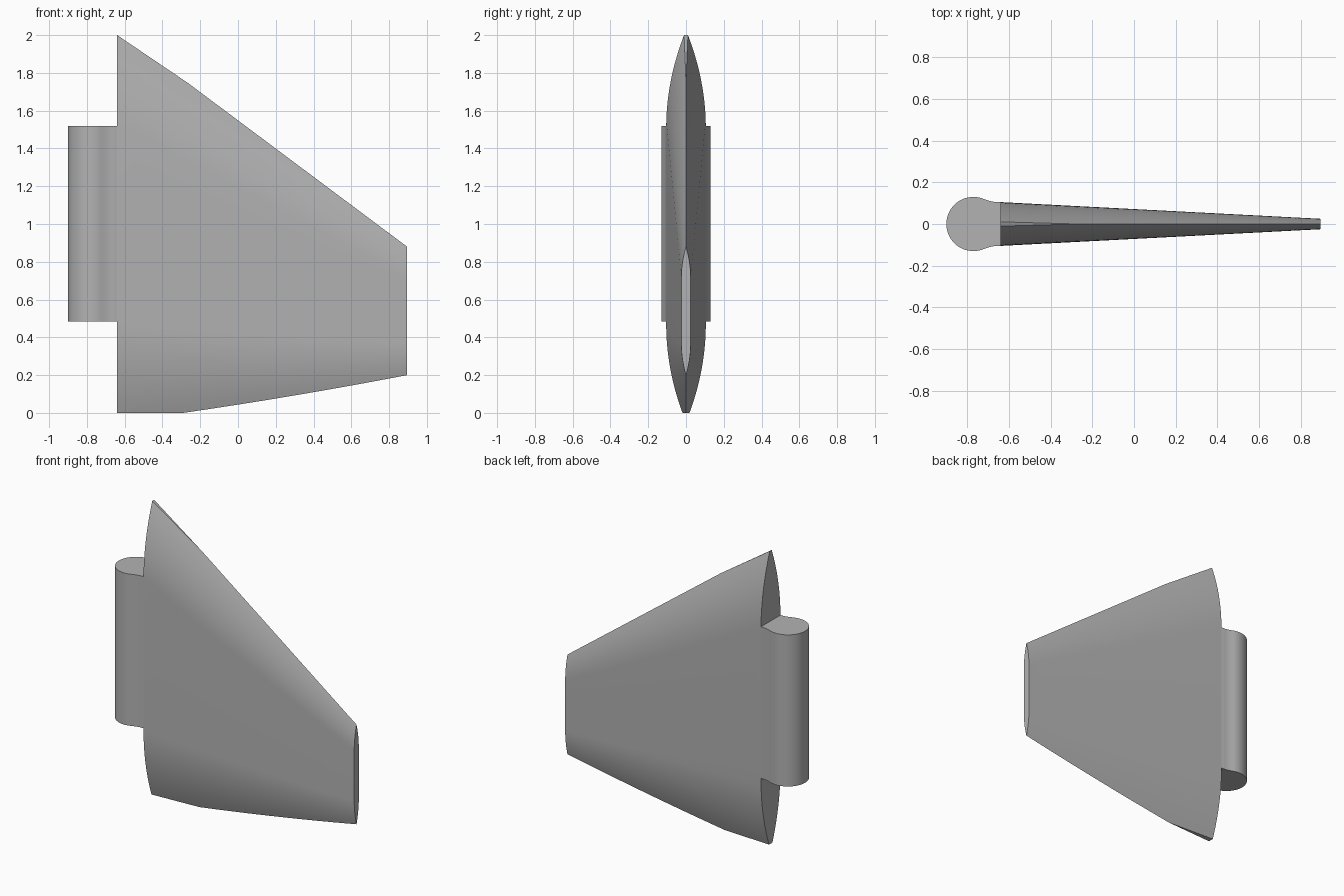
import bpy, bmesh, math
from mathutils import Vector

cube = bpy.data.objects.get("Cube")
if cube:
    bpy.data.objects.remove(cube)

grey = bpy.data.materials.new("plain_grey")
grey.use_nodes = True
colour = (0.45, 0.45, 0.45, 1)
grey.diffuse_color = colour
grey.node_tree.nodes["Principled BSDF"].inputs["Base Color"].default_value = colour

ROOT_X, KINK_X, TIP_X = -0.64, -0.27, 0.895


def finish(bm, name):
    """Turn a bmesh into a grey, smooth-shaded object with sharp edges kept."""
    bmesh.ops.recalc_face_normals(bm, faces=bm.faces)
    mesh = bpy.data.meshes.new(name)
    bm.to_mesh(mesh)
    bm.free()
    mesh.materials.append(grey)
    obj = bpy.data.objects.new(name, mesh)
    bpy.context.collection.objects.link(obj)
    bpy.ops.object.select_all(action='DESELECT')
    obj.select_set(True)
    bpy.context.view_layer.objects.active = obj
    bpy.ops.object.shade_smooth_by_angle(angle=math.radians(25))
    return obj


# Fin section: flat sides with a parabolic taper to a point at each end
ARC, STEPS, SECTIONS = 0.25, 12, 16
taper = [(ARC * i / STEPS, 1 - (1 - i / STEPS) ** 2) for i in range(STEPS + 1)]
side = taper + [(1 - t, w) for t, w in reversed(taper)]
section = side + [(t, -w) for t, w in reversed(side[1:-1])]


def fin_ring(bm, x):
    f = (x - ROOT_X) / (TIP_X - ROOT_X)
    half = 0.105 + (0.025 - 0.105) * f
    low = 0.003 + 0.169 * (x - KINK_X) - 0.02 * (x - KINK_X) * (TIP_X - x)
    high = 0.88 + 0.747 * (TIP_X - x)
    return [bm.verts.new((x, half * w, low + (high - low) * t)) for t, w in section]


# Fin: sections lofted from root to tip
bm = bmesh.new()
rings = [fin_ring(bm, ROOT_X + (TIP_X - ROOT_X) * i / SECTIONS)
         for i in range(SECTIONS + 1)]
count = len(section)
for a, b in zip(rings, rings[1:]):
    for i in range(count):
        j = (i + 1) % count
        bm.faces.new((a[i], a[j], b[j], b[i]))
bm.faces.new(rings[0])
bm.faces.new(rings[-1])

# Trim the root corners: flat at the foot, slanted at the top
for point, normal in (((0, 0, 0), (0, 0, -1)),
                      ((KINK_X, 0, 1.75), (0.25, 0, 0.37))):
    cut = bmesh.ops.bisect_plane(bm, geom=bm.verts[:] + bm.edges[:] + bm.faces[:],
                                 plane_co=Vector(point), plane_no=Vector(normal),
                                 clear_outer=True)
    edges = [e for e in cut["geom_cut"] if isinstance(e, bmesh.types.BMEdge)]
    bmesh.ops.holes_fill(bm, edges=edges, sides=0)
finish(bm, "fin")

# Hinge barrel with a filleted neck running into the fin root
HINGE_X, RADIUS, BOTTOM, TOP = -0.77, 0.13, 0.485, 1.52
start = math.radians(67)
neck = [(-0.60, 0.09), (ROOT_X, 0.105), (-0.67, 0.106), (-0.695, 0.111)]
arc = []
for i in range(41):
    a = start + (2 * math.pi - 2 * start) * i / 40
    arc.append((HINGE_X + RADIUS * math.cos(a), RADIUS * math.sin(a)))
outline = neck + arc + [(x, -y) for x, y in reversed(neck)]

bm = bmesh.new()
base = bm.faces.new([bm.verts.new((x, y, BOTTOM)) for x, y in outline])
grown = bmesh.ops.extrude_face_region(bm, geom=[base], use_keep_orig=True)
bmesh.ops.translate(bm, vec=(0, 0, TOP - BOTTOM),
                    verts=[v for v in grown["geom"] if isinstance(v, bmesh.types.BMVert)])
finish(bm, "hinge_barrel")
